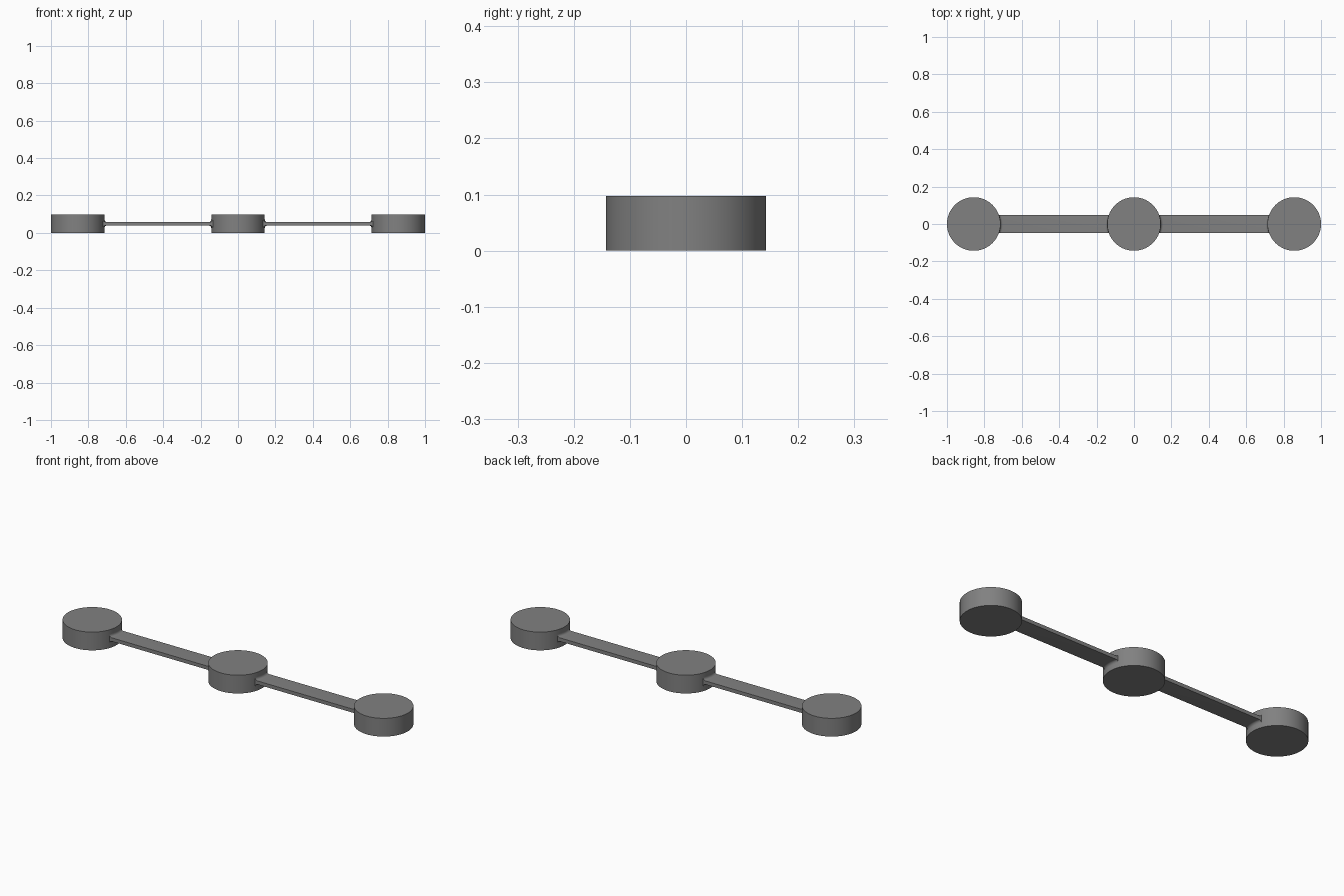
import bpy, bmesh, math

if "Cube" in bpy.data.objects:
    bpy.data.objects.remove(bpy.data.objects["Cube"])

R, H, CX = 0.143, 0.097, 0.857      # disc radius, height, outer centre
BAR_W, BAR_T, FIL = 0.048, 0.0095, 0.013  # bar half width, half thickness, fillet
MID = H / 2

mat = bpy.data.materials.new("dark_grey")
mat.diffuse_color = (0.22, 0.22, 0.22, 1)
mat.use_nodes = True
mat.node_tree.nodes["Principled BSDF"].inputs["Base Color"].default_value = mat.diffuse_color


def finish(name, bm):
    bmesh.ops.recalc_face_normals(bm, faces=bm.faces)
    me = bpy.data.meshes.new(name)
    bm.to_mesh(me)
    bm.free()
    me.materials.append(mat)
    ob = bpy.data.objects.new(name, me)
    bpy.context.collection.objects.link(ob)
    bpy.context.view_layer.objects.active = ob
    ob.select_set(True)
    bpy.ops.object.shade_smooth_by_angle(angle=math.radians(30))
    ob.select_set(False)


def disc(name, x):
    bm = bmesh.new()
    bmesh.ops.create_cone(bm, cap_ends=True, segments=96, radius1=R, radius2=R, depth=H)
    bmesh.ops.translate(bm, verts=bm.verts, vec=(x, 0, MID))
    finish(name, bm)


def bar(name, x0, x1):
    """Flat bar between two discs, flaring in a fillet that follows each disc."""
    steps = [(-0.004, BAR_T + FIL)]
    for i in range(7):
        a = math.radians(15 * i)
        steps.append((FIL * (1 - math.cos(a)), BAR_T + FIL * (1 - math.sin(a))))
    stations = [(x0, 1, d, h) for d, h in steps]
    stations += [(x1, -1, d, h) for d, h in reversed(steps)]
    n = 12
    bm = bmesh.new()
    rings = []
    for cx, s, d, h in stations:
        top, bot = [], []
        for j in range(n + 1):
            y = BAR_W * (2 * j / n - 1)
            x = cx + s * math.sqrt((R + d) ** 2 - y * y)
            top.append(bm.verts.new((x, y, MID + h)))
            bot.append(bm.verts.new((x, y, MID - h)))
        rings.append(top + bot[::-1])
    for a, b in zip(rings, rings[1:]):
        m = len(a)
        for k in range(m):
            bm.faces.new((a[k], a[(k + 1) % m], b[(k + 1) % m], b[k]))
    # End caps, hidden inside the discs
    for r in (rings[0], rings[-1]):
        m = len(r)
        for j in range(n):
            bm.faces.new((r[j], r[j + 1], r[m - 2 - j], r[m - 1 - j]))
    finish(name, bm)


disc("left_disc", -CX)
disc("centre_disc", 0)
disc("right_disc", CX)
bar("left_bar", -CX, 0)
bar("right_bar", 0, CX)
